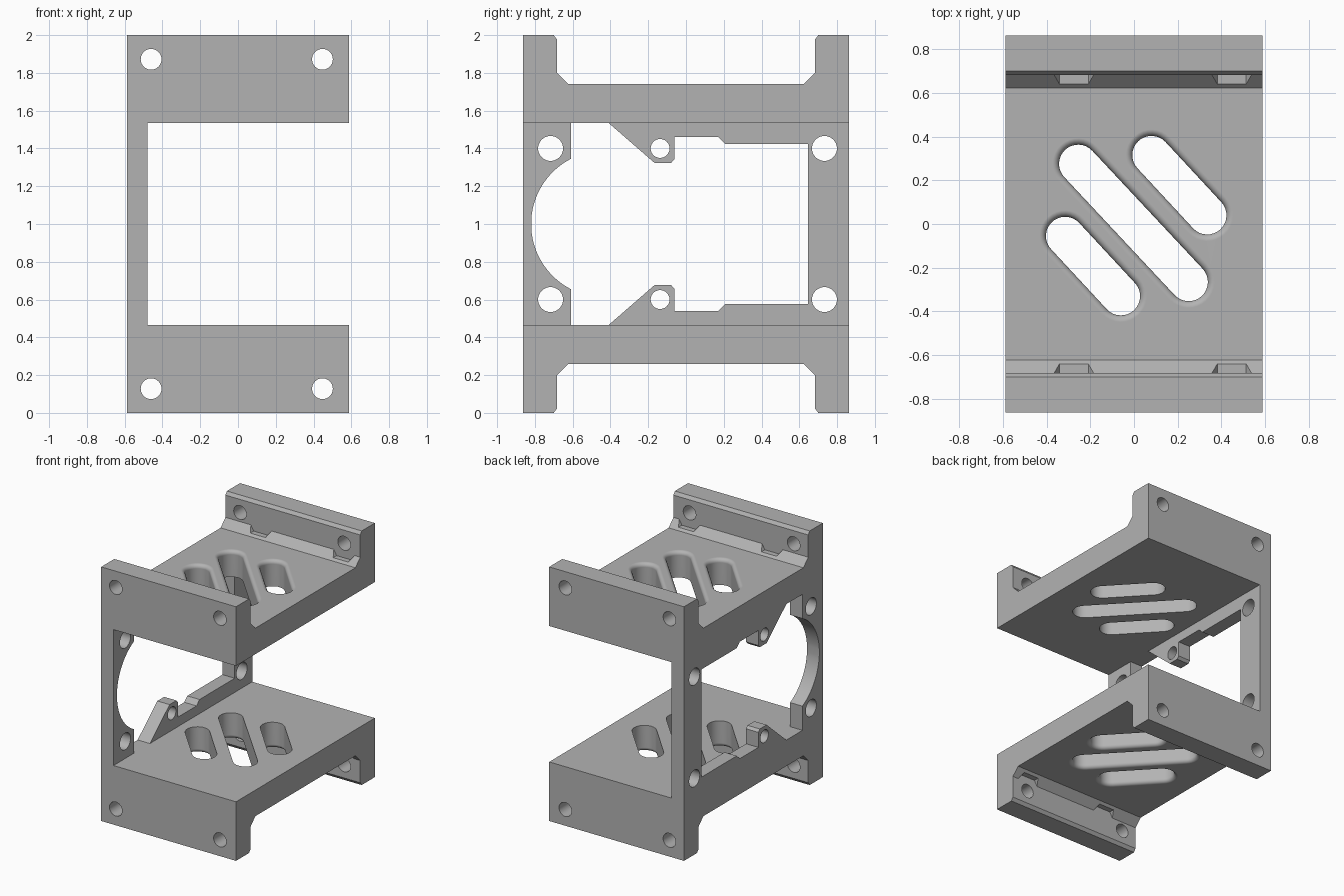
import bpy, bmesh
from math import sin, cos, pi, atan2, hypot
from mathutils import Vector

cube = bpy.data.objects.get("Cube")
if cube:
    bpy.data.objects.remove(cube, do_unlink=True)

# Main dimensions
HX, HY, MID = 0.587, 0.863, 1.0
FACE = 0.682            # inner face of the flanges
WALL_X = -0.48          # inner face of the side wall
INNER, OUTER = 0.535, 0.74   # plate surfaces, measured from mid height

grey = bpy.data.materials.new("plain grey")
grey.use_nodes = True
grey.diffuse_color = (0.45, 0.45, 0.45, 1)
grey.node_tree.nodes["Principled BSDF"].inputs["Base Color"].default_value = grey.diffuse_color


def loft(name, rings):
    """Closed solid through matching rings of points."""
    bm = bmesh.new()
    loops = [[bm.verts.new(p) for p in ring] for ring in rings]
    n = len(loops[0])
    for a, b in zip(loops, loops[1:]):
        for i in range(n):
            j = (i + 1) % n
            bm.faces.new((a[i], a[j], b[j], b[i]))
    bm.faces.new(loops[0])
    bm.faces.new(loops[-1])
    bmesh.ops.recalc_face_normals(bm, faces=bm.faces)
    mesh = bpy.data.meshes.new(name)
    bm.to_mesh(mesh)
    bm.free()
    mesh.materials.append(grey)
    obj = bpy.data.objects.new(name, mesh)
    bpy.context.collection.objects.link(obj)
    return obj


def along_x(name, pts, lo, hi):
    return loft(name, [[(x, y, z) for y, z in pts] for x in (lo, hi)])


def along_y(name, pts, lo, hi):
    return loft(name, [[(x, y, z) for x, z in pts] for y in (lo, hi)])


def circle(u, v, r, n=40, turn=0.0):
    return [(u + r * cos(turn + 2 * pi * i / n), v + r * sin(turn + 2 * pi * i / n))
            for i in range(n)]


def stadium(a, b, r, n=16):
    """Slot outline around the segment a-b."""
    ang = atan2(b[1] - a[1], b[0] - a[0])
    out = []
    for c, start in ((b, ang - pi / 2), (a, ang + pi / 2)):
        for i in range(n + 1):
            t = start + pi * i / n
            out.append((c[0] + r * cos(t), c[1] + r * sin(t)))
    return out


def mirrored(pts):
    """Complete an upper outline with its reflection about mid height."""
    return pts + [(y, 2 * MID - z) for y, z in reversed(pts)]


# Body: side profile with four chamfered flanges
half = [(FACE - 0.06, MID + OUTER), (FACE, 1.8), (FACE, 1.975),
        (FACE + 0.018, 2.0), (HY, 2.0)]
top = [(-y, z) for y, z in reversed(half)] + half
frame = along_x("mounting_frame", mirrored(top), -HX, HX)
cutters = []

# Open space between the two plates
box = [(-1, MID - INNER), (1, MID - INNER), (1, MID + INNER), (-1, MID + INNER)]
cutters.append(along_x("inner_space", box, WALL_X, 1))

# Window in the side wall, with a round front end and two lugs
centre_y, radius = -0.432, 0.388
edge = atan2(0.345, -0.61 - centre_y)
arc = [(centre_y + radius * cos(t), MID + radius * sin(t))
       for t in (pi + (edge - pi) * i / 16 for i in range(1, 17))]
window = arc + [(-0.61, MID + INNER), (-0.41, MID + INNER), (-0.165, 1.322),
                (-0.08, 1.322), (-0.062, 1.342), (-0.062, 1.46), (0.17, 1.46),
                (0.207, 1.424), (0.645, 1.424)]
cutters.append(along_x("wall_window", mirrored(window), -1, WALL_X + 0.1))

# Screw holes in the side wall and lugs
for y, r in ((-0.717, 0.066), (0.733, 0.066), (-0.137, 0.05)):
    for s in (-1, 1):
        cutters.append(along_x("wall_hole", circle(y, MID + s * 0.4, r), -1, WALL_X + 0.1))

# Screw holes through the flanges, and hexagonal nut notches in the fillets
for s in (-1, 1):
    z = MID + s * 0.872
    for x in (-0.46, 0.447):
        cutters.append(along_y("flange_hole", circle(x, z, 0.055), -1, 1))
    for x in (-0.275, 0.447):
        for side in (-1, 1):
            cutters.append(along_y("nut_notch", circle(x, z, 0.132, 6),
                                   side * FACE, side * (FACE - 0.1)))

# Diagonal slots with rounded outer lips
SLOT_R, LIP = 0.088, 0.03
slots = [((-0.255, 0.275), (0.25, -0.265)),
         ((0.08, 0.315), (0.335, 0.04)),
         ((-0.315, -0.055), (-0.06, -0.33))]
for a, b in slots:
    for s in (-1, 1):
        levels = [(SLOT_R, INNER - 0.1)]
        for i in range(7):
            t = pi / 2 * i / 6
            levels.append((SLOT_R + LIP * (1 - cos(t)), OUTER - LIP + LIP * sin(t)))
        levels.append((SLOT_R + LIP, OUTER + 0.1))
        rings = [[(x, y, MID + s * h) for x, y in stadium(a, b, r)] for r, h in levels]
        cutters.append(loft("slot", rings))

# Cut everything out of the body
bpy.ops.object.select_all(action='DESELECT')
bpy.context.view_layer.objects.active = frame
frame.select_set(True)
for cutter in cutters:
    cutter.hide_render = True
    mod = frame.modifiers.new("cut", 'BOOLEAN')
    mod.operation = 'DIFFERENCE'
    mod.solver = 'EXACT'
    mod.object = cutter
    bpy.ops.object.modifier_apply(modifier=mod.name)
    bpy.data.objects.remove(cutter, do_unlink=True)

# Smooth holes and lips, keep machined edges crisp
bpy.ops.object.shade_smooth_by_angle(angle=pi / 6)
weighted = frame.modifiers.new("weighted_normals", 'WEIGHTED_NORMAL')
weighted.keep_sharp = True
